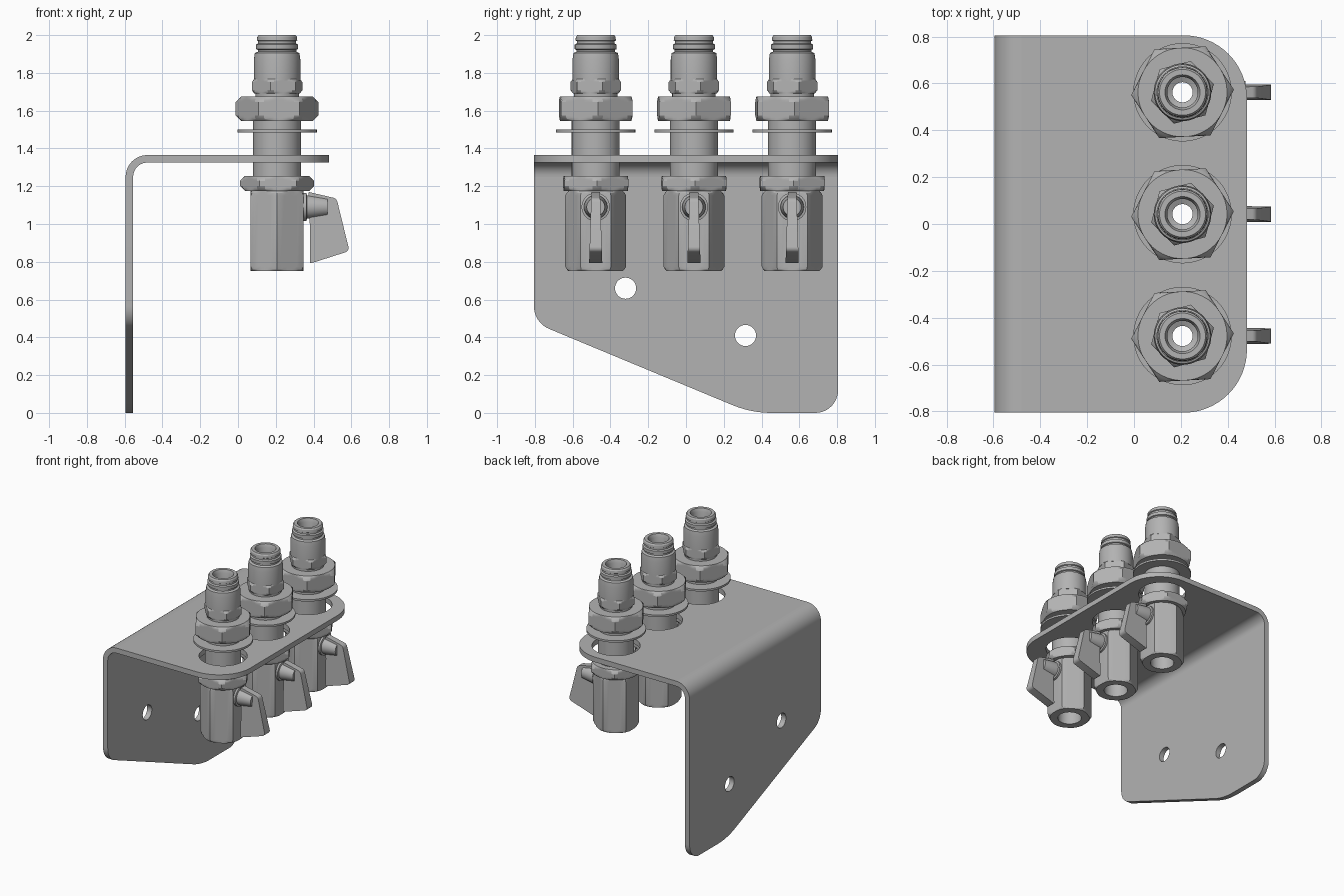
import bpy, bmesh, math
from mathutils import Matrix, Vector

if "Cube" in bpy.data.objects:
    bpy.data.objects.remove(bpy.data.objects["Cube"])

metal = bpy.data.materials.new("grey metal")
metal.diffuse_color = (0.45, 0.45, 0.45, 1)
metal.use_nodes = True
metal.node_tree.nodes["Principled BSDF"].inputs["Base Color"].default_value = metal.diffuse_color


def finish(name, bm, angle=25):
    """Turn a bmesh into a shaded, coloured object."""
    bmesh.ops.remove_doubles(bm, verts=bm.verts, dist=1e-5)
    bmesh.ops.recalc_face_normals(bm, faces=bm.faces)
    me = bpy.data.meshes.new(name)
    bm.to_mesh(me)
    bm.free()
    me.materials.clear()
    me.materials.append(metal)
    ob = bpy.data.objects.new(name, me)
    bpy.context.collection.objects.link(ob)
    bpy.ops.object.select_all(action='DESELECT')
    ob.select_set(True)
    bpy.context.view_layer.objects.active = ob
    bpy.ops.object.shade_smooth_by_angle(angle=math.radians(angle))
    return ob


def lathe(name, profile, apothem=None, rot=0, matrix=None, n=48):
    """Spin a closed (r, z) profile; with an apothem the outside is clipped to a hexagon."""
    bm = bmesh.new()
    rings = []
    for i in range(n):
        t = 2 * math.pi * i / n
        local = (t % (math.pi / 3)) - math.pi / 6
        a = t + math.radians(rot)
        ring = []
        for r, z in profile:
            if apothem:
                r = min(r, apothem / math.cos(local))
            ring.append(bm.verts.new((r * math.cos(a), r * math.sin(a), z)))
        rings.append(ring)
    m = len(profile)
    for i in range(n):
        p, q = rings[i], rings[(i + 1) % n]
        for j in range(m):
            k = (j + 1) % m
            bm.faces.new((p[j], q[j], q[k], p[k]))
    if matrix:
        bm.transform(matrix)
    return finish(name, bm)


def hex_nut(name, z0, z1, apothem, bore, rot):
    """Hexagon nut with chamfered corners."""
    R = apothem / math.cos(math.pi / 6)
    c = (R - apothem) * 1.0
    low = [(apothem + (R - apothem) * f, z0 + c * f) for f in (0, .33, .67, 1)]
    high = [(r, z1 - (z - z0)) for r, z in reversed(low)]
    return lathe(name, [(bore, z0)] + low + high + [(bore, z1)], apothem, rot)


def rounded(points, steps=10):
    """Round polygon corners; each point is (x, y, radius)."""
    out = []
    for i, (x, y, r) in enumerate(points):
        p = Vector((x, y))
        if r == 0:
            out.append(p)
            continue
        a = (Vector(points[i - 1][:2]) - p).normalized()
        b = (Vector(points[(i + 1) % len(points)][:2]) - p).normalized()
        half = a.angle(b) / 2
        centre = p + (a + b).normalized() * (r / math.sin(half))
        s = p + a * (r / math.tan(half)) - centre
        e = p + b * (r / math.tan(half)) - centre
        sweep = s.angle_signed(e)
        for k in range(steps + 1):
            t = -sweep * k / steps
            out.append(centre + Vector((s.x * math.cos(t) - s.y * math.sin(t),
                                        s.x * math.sin(t) + s.y * math.cos(t))))
    return out


def circle(x, y, r, n=32):
    return [Vector((x + r * math.cos(2 * math.pi * i / n),
                    y + r * math.sin(2 * math.pi * i / n))) for i in range(n)]


def plate(loops, thickness, matrix):
    """Filled 2D outline with holes, given a thickness; returns a bmesh."""
    cu = bpy.data.curves.new("outline", 'CURVE')
    cu.dimensions = '2D'
    cu.fill_mode = 'BOTH'
    cu.extrude = thickness / 2
    for loop in loops:
        sp = cu.splines.new('POLY')
        sp.points.add(len(loop) - 1)
        for pt, v in zip(sp.points, loop):
            pt.co = (v[0], v[1], 0, 1)
        sp.use_cyclic_u = True
    ob = bpy.data.objects.new("outline", cu)
    bpy.context.collection.objects.link(ob)
    dg = bpy.context.evaluated_depsgraph_get()
    me = bpy.data.meshes.new_from_object(ob.evaluated_get(dg))
    bpy.data.objects.remove(ob)
    bm = bmesh.new()
    bm.from_mesh(me)
    bpy.data.meshes.remove(me)
    bm.transform(matrix)
    return bm


YZ = Matrix(((0, 0, 1, 0), (1, 0, 0, 0), (0, 1, 0, 0), (0, 0, 0, 1)))    # outline in y, z
XZ = Matrix(((1, 0, 0, 0), (0, 0, -1, 0), (0, 1, 0, 0), (0, 0, 0, 1)))   # outline in x, z
CX, FIT_Y, W, T = 0.207, (-0.478, 0.042, 0.562), 0.805, 0.04

# bracket: wall plate with two screw holes
wall = rounded([(-W, 1.25, 0), (-W, 0.478, 0.13), (0.345, 0, 0.55), (W, 0, 0.12), (W, 1.25, 0)])
finish("bracket_wall",
       plate([wall, circle(-0.32, 0.66, 0.056), circle(0.315, 0.41, 0.056)], T,
             Matrix.Translation((-0.575, 0, 0)) @ YZ))
# bracket: rounded bend
arc = [math.pi / 2 + math.pi / 2 * i / 10 for i in range(11)]
bend = [(-0.48 + 0.115 * math.cos(a), 1.25 + 0.115 * math.sin(a)) for a in arc]
bend += [(-0.48 + 0.075 * math.cos(a), 1.25 + 0.075 * math.sin(a)) for a in reversed(arc)]
finish("bracket_bend", plate([bend], 2 * W, XZ))
# bracket: shelf with clearance holes
shelf = rounded([(-0.48, -W, 0), (0.482, -W, 0.27), (0.482, W, 0.27), (-0.48, W, 0)], 16)
finish("bracket_shelf", plate([shelf] + [circle(CX, y, 0.17, 48) for y in FIT_Y], T,
                              Matrix.Translation((0, 0, 1.345))))

# one valve fitting around the z axis
parts = []
parts.append(lathe("valve_body", [
    (0.085, 0.75), (0.143, 0.75), (0.153, 0.76), (0.162, 0.775), (0.162, 1.15),
    (0.153, 1.165), (0.143, 1.175), (0.043, 1.175), (0.043, 0.87), (0.085, 0.85)],
    0.14, 90))
parts.append(hex_nut("lower_nut", 1.175, 1.255, 0.17, 0.12, 2))
parts.append(lathe("threaded_stem", [
    (0.043, 1.175), (0.127, 1.175), (0.127, 1.675), (0.115, 1.675), (0.115, 1.70),
    (0.043, 1.70)]))
parts.append(lathe("washer", [(0.127, 1.485), (0.21, 1.485), (0.21, 1.50), (0.127, 1.50)]))
parts.append(hex_nut("upper_nut", 1.545, 1.675, 0.19, 0.12, 3))
parts.append(hex_nut("collar_hex", 1.69, 1.77, 0.12, 0.043, 15))
parts.append(lathe("hose_connector", [
    (0.043, 1.76), (0.123, 1.76), (0.123, 1.87), (0.118, 1.905), (0.102, 1.912),
    (0.102, 1.922), (0.111, 1.926), (0.111, 1.95), (0.1, 1.956), (0.1, 1.968),
    (0.107, 1.972), (0.105, 1.99), (0.098, 2.0), (0.075, 2.0), (0.065, 1.975),
    (0.065, 1.85), (0.043, 1.84)]))
# handle spindle, pointing along +x
spindle = Matrix.Translation((0, 0, 1.09)) @ Matrix.Rotation(math.pi / 2, 4, 'Y')
parts.append(lathe("handle_spindle", [
    (0.005, 0.12), (0.075, 0.12), (0.075, 0.155), (0.062, 0.158), (0.062, 0.175),
    (0.048, 0.268), (0.005, 0.268)], matrix=spindle, n=32))
# handle lever, thinner towards its top
lever = rounded([(0.173, 0.79, 0.006), (0.383, 0.857, 0.025), (0.315, 1.135, 0.03),
                 (0.165, 1.17, 0.006), (0.173, 1.0, 0)], 6)
bm = plate([lever], 0.07, XZ)
for v in bm.verts:
    v.co.y *= 1 - 0.35 * (v.co.z - 0.79) / 0.38
parts.append(finish("handle_lever", bm))

# repeat the fitting along the shelf
for i, y in enumerate(FIT_Y):
    for p in parts:
        ob = p if i == 0 else p.copy()
        if i:
            ob.name = f"{p.name}_{i + 1}"
            bpy.context.collection.objects.link(ob)
        ob.location = (CX, y, 0)
